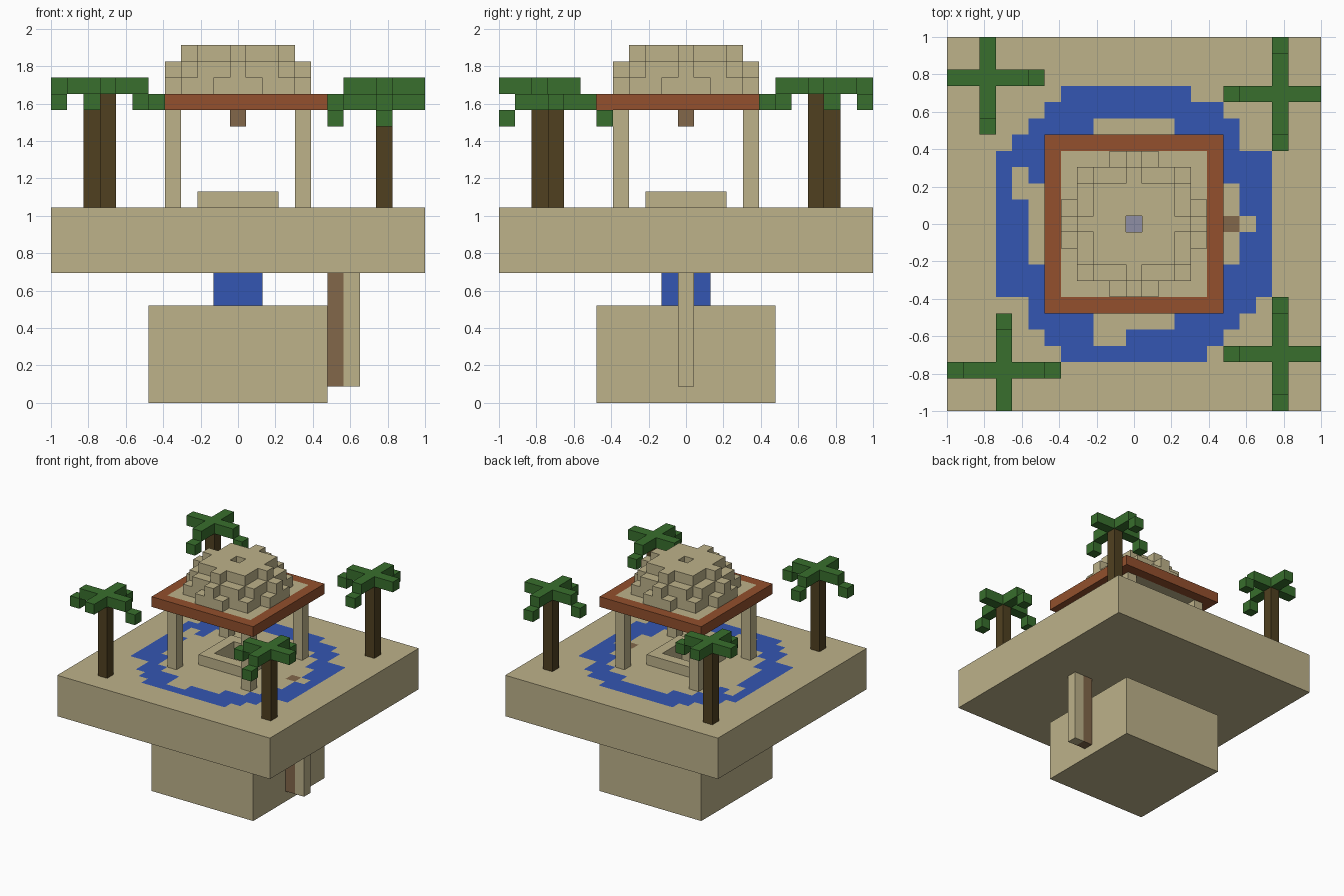
import bpy
import bmesh

if "Cube" in bpy.data.objects:
    bpy.data.objects.remove(bpy.data.objects["Cube"])

N = 23            # blocks along each side
U = 2 / N         # block size
MID = N // 2


def material(name, rgb):
    """Flat material from a hex display colour."""
    lin = []
    for s in (0, 2, 4):
        v = int(rgb[s:s + 2], 16) / 255
        lin.append(v / 12.92 if v <= 0.04045 else ((v + 0.055) / 1.055) ** 2.4)
    colour = (*lin, 1)
    m = bpy.data.materials.new(name)
    m.use_nodes = True
    m.diffuse_color = colour
    m.node_tree.nodes["Principled BSDF"].inputs["Base Color"].default_value = colour
    return m


sand = material("sand", "BDB28A")
water = material("water_blue", "3456B2")
leaf = material("leaf_green", "386F2D")
bark = material("dark_bark", "504020")
tile = material("roof_terracotta", "93502D")
wood = material("light_wood", "82674A")
steel = material("grey_steel", "8F8FA5")


def rect(i0, i1, j0=None, j1=None):
    """Inclusive rectangle of plan cells; square when j is left out."""
    j0, j1 = (i0, i1) if j0 is None else (j0, j1)
    return {(i, j) for i in range(i0, i1 + 1) for j in range(j0, j1 + 1)}


def row(j, i0, i1):
    """One row of plan cells."""
    return rect(i0, i1, j, j)


def blocks(name, mats, cells, bottom, top, paint=None):
    """Plan cells thickened into a solid between two block heights."""
    bm = bmesh.new()
    for i, j in sorted(cells):
        outline = ((i, j), (i + 1, j), (i + 1, j + 1), (i, j + 1))
        face = bm.faces.new([bm.verts.new((x * U - 1, y * U - 1, top * U)) for x, y in outline])
        if paint:
            face.material_index = paint(i, j)
    bmesh.ops.remove_doubles(bm, verts=bm.verts[:], dist=U / 100)
    mesh = bpy.data.meshes.new(name)
    bm.to_mesh(mesh)
    bm.free()
    for m in mats:
        mesh.materials.append(m)
    ob = bpy.data.objects.new(name, mesh)
    bpy.context.collection.objects.link(ob)
    solid = ob.modifiers.new("thickness", "SOLIDIFY")
    solid.thickness = (top - bottom) * U
    solid.offset = -1
    # sides and underside take the last material
    solid.material_offset = solid.material_offset_rim = len(mats) - 1


# Ring pond: matching arcs, then the uneven back and front shores
pond = rect(3, 4, 9, 13) | rect(18, 19, 9, 13)
for j in (5, 17):
    pond |= row(j, 5, 8) | row(j, 14, 17)
for j in (7, 14):
    pond |= rect(3, 5, j, j + 1) | rect(17, 19, j, j + 1)
pond |= row(19, 7, 14) | row(18, 6, 16) | row(16, 4, 6) | row(16, 16, 17)
pond |= row(3, 7, 15) | row(4, 6, 16) | row(6, 5, 6) | row(6, 16, 18)
# Small sand spits reaching into the pond
pond -= rect(4, 4, 13, 14) | row(4, 9, 10) | row(MID, 18, 18)

hatch = (17, MID)


def island_paint(i, j):
    if (i, j) == hatch:
        return 1
    return 0 if (i, j) in pond else 2


# Island, foundation and the water shaft between them
well_hole = rect(10, 12)
blocks("island", [water, wood, sand], rect(0, N - 1) - well_hole, 8, 12, island_paint)
blocks("foundation", [sand], rect(6, 16), 0, 6)
blocks("water_shaft", [water], well_hole, 6, 9)

# Ladder and its backing beside the foundation
blocks("ladder", [wood], {hatch}, 1, 8)
blocks("ladder_backing", [sand], {(18, MID)}, 1, 8)

# Well rim, hanging bucket and chain
centre = {(MID, MID)}
blocks("well_rim", [sand], rect(9, 13) - well_hole, 12, 13)
blocks("bucket", [wood], centre, 17, 18)
blocks("bucket_chain", [steel], centre, 18, 20)

# Pavilion pillars and roof
for side, i in (("left", 15), ("right", 7)):
    for end, j in (("front", 7), ("back", 15)):
        blocks(f"pillar_{end}_{side}", [sand], {(i, j)}, 12, 18)
blocks("roof_trim", [tile], rect(6, 16) - rect(7, 15), 18, 19)
blocks("roof_deck", [sand], rect(7, 15) - centre, 18, 19)


def bumped(square, lo, hi, half):
    """Square with a bump of the given half width reaching lo and hi on each side."""
    a, b = MID - half, MID + half
    return square | rect(lo, hi, a, b) | rect(a, b, lo, hi)


# Stepped dome
corners = {(i, j) for i in (8, 14) for j in (8, 14)}
dome = (bumped(rect(8, 14), 7, 15, 1),
        bumped(rect(8, 14) - corners, 7, 15, 0),
        bumped(rect(9, 13), 8, 14, 0))
for n, layer in enumerate(dome):
    blocks(f"dome_step_{n + 1}", [sand], layer - centre, 19 + n, 20 + n)

# Palms: trunk, cross of fronds, drooping tips
palms = {"back_right": (2, 20, 19), "front_right": (3, 2, 19),
         "back_left": (20, 19, 19), "front_left": (20, 3, 18)}
for where, (i, j, k) in palms.items():
    fronds = (rect(i - 2, i + 2, j, j) | rect(i, i, j - 2, j + 2)) & rect(0, N - 1)
    tips = {(i - 3, j), (i + 3, j), (i, j - 3), (i, j + 3)} & rect(0, N - 1)
    blocks(f"palm_trunk_{where}", [bark], {(i, j)}, 12, k)
    blocks(f"palm_fronds_{where}", [leaf], fronds, k, k + 1)
    blocks(f"palm_tips_{where}", [leaf], tips, k - 1, k)
